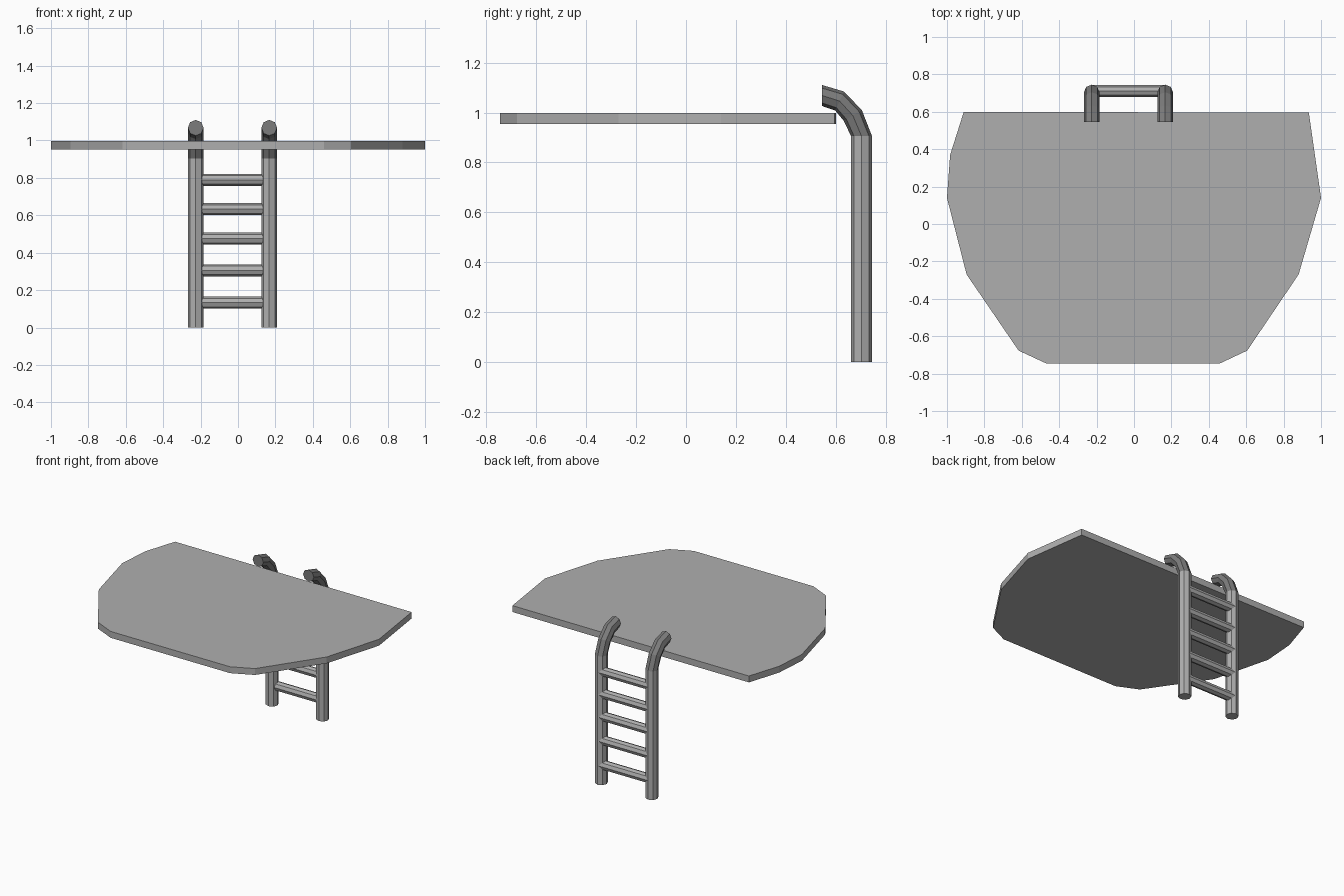
import bpy, bmesh, math
from mathutils import Vector

if "Cube" in bpy.data.objects:
    bpy.data.objects.remove(bpy.data.objects["Cube"])


def material(name, value):
    mat = bpy.data.materials.new(name)
    mat.diffuse_color = (value, value, value, 1)
    mat.use_nodes = True
    mat.node_tree.nodes["Principled BSDF"].inputs["Base Color"].default_value = mat.diffuse_color
    return mat


GREY = material("grey", 0.43)
DARK = material("dark_grey", 0.2)


def loft(name, rings, mat=GREY):
    """Skin equal-sized closed rings and cap both ends."""
    bm = bmesh.new()
    vs = [[bm.verts.new(p) for p in ring] for ring in rings]
    n = len(vs[0])
    for a, b in zip(vs, vs[1:]):
        for i in range(n):
            j = (i + 1) % n
            bm.faces.new((a[i], a[j], b[j], b[i]))
    bm.faces.new(vs[0])
    bm.faces.new(vs[-1])
    bmesh.ops.recalc_face_normals(bm, faces=bm.faces)
    me = bpy.data.meshes.new(name)
    bm.to_mesh(me)
    bm.free()
    me.materials.append(mat)
    bpy.context.collection.objects.link(bpy.data.objects.new(name, me))


def circle(center, u, v, r, sides=8):
    c, u, v = Vector(center), Vector(u), Vector(v)
    return [c + r * (math.cos(t) * u + math.sin(t) * v)
            for t in (2 * math.pi * i / sides for i in range(sides))]


# Deck: faceted slab with a straight back edge
outline = [(-0.91, 0.60), (-0.983, 0.37), (-1.0, 0.14), (-0.895, -0.27),
           (-0.617, -0.677), (-0.47, -0.745), (0.46, -0.745), (0.605, -0.677),
           (0.88, -0.27), (1.0, 0.14), (0.935, 0.595)]
loft("deck", [[(x, y, z) for x, y in outline] for z in (0.953, 0.998)])

# Ladder rails: upright tubes, each with a darker hook reaching over the deck
LEFT, RIGHT = -0.226, 0.167
upright = [(0.703, 0.0, 0), (0.703, 0.905, 0)]  # y, z, ring tilt
hook = [(0.703, 0.905, 0), (0.668, 0.988, 30),
        (0.615, 1.046, 65), (0.545, 1.068, 90)]
for side, x in (("left", LEFT), ("right", RIGHT)):
    for part, path, mat in (("rail", upright, GREY), ("hook", hook, DARK)):
        rings = []
        for y, z, tilt in path:
            a = math.radians(tilt)
            rings.append(circle((x, y, z), (1, 0, 0),
                                (0, math.cos(a), math.sin(a)), 0.042))
        loft(f"{side}_{part}", rings, mat)

# Ladder rungs
for i, z in enumerate((0.133, 0.306, 0.475, 0.633, 0.79)):
    loft(f"rung_{i + 1}", [circle((x, 0.711, z), (0, 1, 0), (0, 0, 1), 0.032)
                           for x in (LEFT, RIGHT)])
